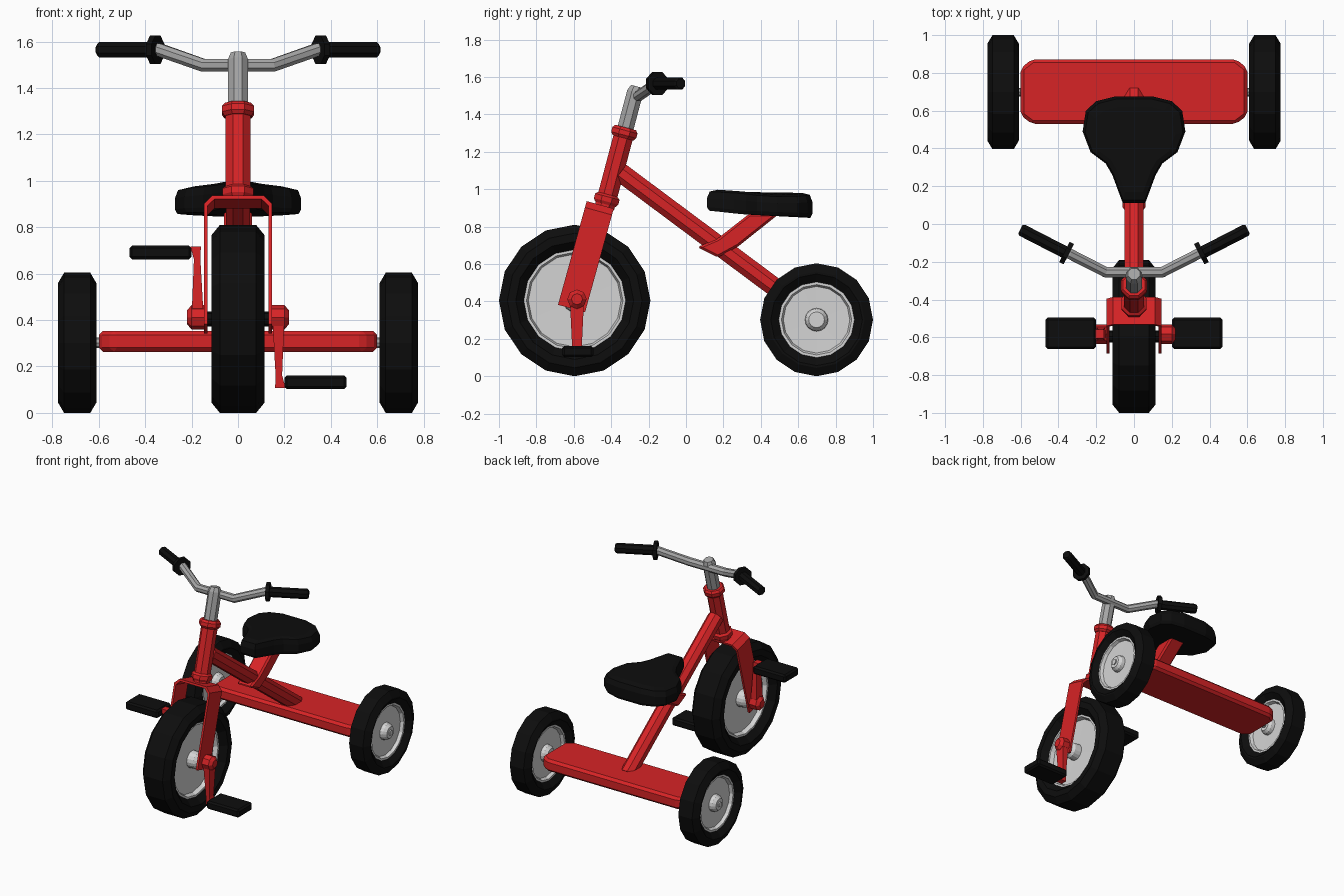
import bpy, bmesh, math
from mathutils import Vector as V

if "Cube" in bpy.data.objects:
    bpy.data.objects.remove(bpy.data.objects["Cube"])


def material(name, r, g, b):
    m = bpy.data.materials.new(name)
    m.diffuse_color = (r, g, b, 1)
    m.use_nodes = True
    m.node_tree.nodes["Principled BSDF"].inputs["Base Color"].default_value = m.diffuse_color
    return m


RED = material("red paint", 0.68, 0.017, 0.019)
BLACK = material("black rubber", 0.004, 0.004, 0.004)
STEEL = material("grey steel", 0.38, 0.38, 0.38)
LIGHT = material("light rim", 0.66, 0.66, 0.66)


def loft(name, rings, mat, closed=False):
    """Skin a list of equal vertex rings; cap the ends unless closed."""
    bm = bmesh.new()
    rows = [[bm.verts.new(p) for p in ring] for ring in rings]
    n = len(rows[0])
    pairs = list(zip(rows, rows[1:])) + ([(rows[-1], rows[0])] if closed else [])
    for a, b in pairs:
        for i in range(n):
            j = (i + 1) % n
            bm.faces.new((a[i], a[j], b[j], b[i]))
    if not closed:
        bm.faces.new(rows[0])
        bm.faces.new(rows[-1])
    bmesh.ops.recalc_face_normals(bm, faces=bm.faces)
    me = bpy.data.meshes.new(name)
    bm.to_mesh(me)
    bm.free()
    me.materials.append(mat)
    ob = bpy.data.objects.new(name, me)
    bpy.context.collection.objects.link(ob)
    return ob


def sweep(name, pts, radii, mat, sides=8, ref=(1, 0, 0)):
    """Tube through points with a radius at each."""
    pts, rings = [V(p) for p in pts], []
    for i, p in enumerate(pts):
        t = V()
        if i > 0:
            t += (p - pts[i - 1]).normalized()
        if i < len(pts) - 1:
            t += (pts[i + 1] - p).normalized()
        a = t.cross(V(ref)).normalized()
        b = a.cross(t).normalized()
        angles = [2 * math.pi * (k + 0.5) / sides for k in range(sides)]
        r = radii[i] / math.cos(math.pi / sides) ** 0.5
        rings.append([p + r * (math.cos(g) * a + math.sin(g) * b) for g in angles])
    return loft(name, rings, mat)


def lathe(name, centre, profile, mat, sides, closed=False):
    """Turn (x, radius) pairs about the x direction."""
    rings = [[V(centre) + V((x, r * math.sin(2 * math.pi * k / sides), r * math.cos(2 * math.pi * k / sides)))
              for k in range(sides)] for x, r in profile]
    return loft(name, rings, mat, closed)


def prism(name, profile, x0, x1, mat):
    """Extrude a (y, z) outline along x."""
    return loft(name, [[(x, y, z) for y, z in profile] for x in (x0, x1)], mat)


def bevel(ob, width):
    m = ob.modifiers.new("bevel", "BEVEL")
    m.width, m.segments, m.limit_method = width, 1, "ANGLE"


def wheel(name, c, R, w, ri, hub):
    half = [(w * 0.6, ri), (w, ri + 0.045), (w, R - 0.045), (w * 0.68, R)]
    lathe(name + "_tyre", c, half + [(-x, r) for x, r in reversed(half)], BLACK, 16, True)
    side = [(w * 0.62, ri + 0.008), (w * 0.62, ri - 0.012), (w * 0.35, ri - 0.022), (w * 0.33, 0.062),
            (hub - 0.02, 0.058), (hub, 0.042)]
    lathe(name + "_rim", c, [(-x, r) for x, r in reversed(side)] + side, LIGHT, 16)


# Wheels
FRONT = (0, -0.595, 0.405)
wheel("front_wheel", FRONT, 0.405, 0.115, 0.27, 0.11)
for s, side in ((-1, "left"), (1, "right")):
    c = (s * 0.693, 0.698, 0.302)
    wheel(side + "_rear_wheel", c, 0.302, 0.083, 0.2, 0.072)
    lathe(side + "_axle_nut", c, [(-0.08, 0.022), (0.08, 0.022)], LIGHT, 6)
lathe("rear_axle", (0, 0.698, 0.302), [(-0.65, 0.022), (0.65, 0.022)], STEEL, 8)
lathe("front_axle", FRONT, [(-0.16, 0.032), (0.16, 0.032)], BLACK, 8)

# Rear step board with clipped corners
outline = [(0.54, 0.53), (0.6, 0.575), (0.6, 0.825), (0.54, 0.872)]
outline += [(-x, y) for x, y in reversed(outline)]
deck = loft("rear_step", [[(x, y, z) for x, y in outline] for z in (0.263, 0.353)], RED)
bevel(deck, 0.018)


# Steering column along a raked axis
def axis(z):
    return (0, -0.325 + (z - 1.32) * 0.265, z)


sweep("head_tube", [axis(0.9), axis(1.32)], [0.055] * 2, RED)
sweep("upper_collar", [axis(1.275), axis(1.29), axis(1.315), axis(1.33)], [0.06, 0.072, 0.072, 0.06], RED)
sweep("lower_collar", [axis(0.92), axis(0.935), axis(0.96), axis(0.972)], [0.06, 0.07, 0.07, 0.055], RED)
sweep("handlebar_stem", [axis(1.3), axis(1.52), axis(1.55)], [0.045, 0.045, 0.032], STEEL)

# Fork: a folded strap straddling the front wheel
up = V((0, math.sin(0.27), math.cos(0.27)))
fwd = V((0, -math.cos(0.27), math.sin(0.27)))
base = V((0, -0.612, 0.362))


def strap(w, top, cut):
    return [(-w, 0), (-w, top - cut), (-w + cut, top), (w - cut, top), (w, top - cut), (w, 0)]


u_shape = strap(0.146, 0.575, 0.035) + strap(0.131, 0.56, 0.03)[::-1]
n = len(u_shape) // 2
rings = []
for o, i in zip(u_shape[:n], reversed(u_shape[n:])):
    rings.append([V((p[0], 0, 0)) + base + up * p[1] + fwd * d
                  for p, d in ((o, 0.075), (o, -0.075), (i, -0.075), (i, 0.075))])
loft("fork", rings, RED)

# Frame tube and seat bracket
sweep("frame_tube", [(0, -0.35, 1.09), (0, 0.69, 0.315)], [0.053] * 2, RED)
bracket = [(0.06, 0.69), (0.17, 0.635), (0.28, 0.695), (0.5, 0.87), (0.34, 0.87), (0.17, 0.737)]
bevel(prism("seat_bracket", bracket, -0.06, 0.06, RED), 0.012)

# Seat: one outline stacked at four heights
half = [(0.06, 0.112), (0.115, 0.26), (0.15, 0.32), (0.23, 0.38), (0.272, 0.49), (0.255, 0.6),
        (0.2, 0.65), (0.1, 0.675)]
outline = half + [(-x, y) for x, y in reversed(half)]


def seat_ring(scale, top, dz):
    ring = []
    for x, y in outline:
        t = min(1, max(0, (y - 0.11) / 0.35))
        z = (0.998 - 0.016 * t if top else 0.885 - 0.04 * t) + dz
        # sides droop a little on top and lift underneath
        z += (-0.012 if top else 0.012) * (abs(x) / 0.27) ** 2
        ring.append((x * scale, 0.4 + (y - 0.4) * scale, z))
    return ring


loft("seat", [seat_ring(0.96, False, 0), seat_ring(1, False, 0.02), seat_ring(1, True, -0.045),
              seat_ring(0.95, True, -0.01), seat_ring(0.8, True, 0.0)], BLACK)

# Handlebar and grips
half = [(0.15, -0.255, 1.498), (0.34, -0.158, 1.565), (0.5, -0.08, 1.565)]
bar = [(-x, y, z) for x, y, z in reversed(half)] + half
sweep("handlebar", bar, [0.029] * len(bar), STEEL, 8, (0, 0, 1))
for s, side in ((-1, "left"), (1, "right")):
    a, b = V((s * 0.345, -0.16, 1.565)), V((s * 0.602, -0.028, 1.565))
    sweep(side + "_grip", [a, a.lerp(b, 0.96), b], [0.034, 0.034, 0.026], BLACK, 8, (0, 0, 1))
    sweep(side + "_grip_flange", [a, a.lerp(b, 0.09)], [0.063] * 2, BLACK, 8, (0, 0, 1))

# Cranks and pedals, half a turn apart
for s, side in ((-1, "left"), (1, "right")):
    y, z = -0.583, 0.412
    lathe(side + "_crank_hub", (0, y, z), [(s * 0.14, 0.052), (s * 0.2, 0.052), (s * 0.22, 0.03)], RED, 8)
    rings = []
    for x0, x1, w, d in ((0.148, 0.2, 0.038, 0), (0.162, 0.19, 0.026, 0.25), (0.16, 0.205, 0.024, 0.305)):
        rings.append([(s * x, y + v, z - s * d) for x, v in ((x0, -w), (x1, -w), (x1, w), (x0, w))])
    loft(side + "_crank_arm", rings, RED)
    pz = z - s * 0.28
    pedal = prism(side + "_pedal", [(-0.662, pz - 0.03), (-0.495, pz - 0.03), (-0.495, pz + 0.03),
                                    (-0.662, pz + 0.03)], s * 0.2, s * 0.468, BLACK)
    bevel(pedal, 0.012)
